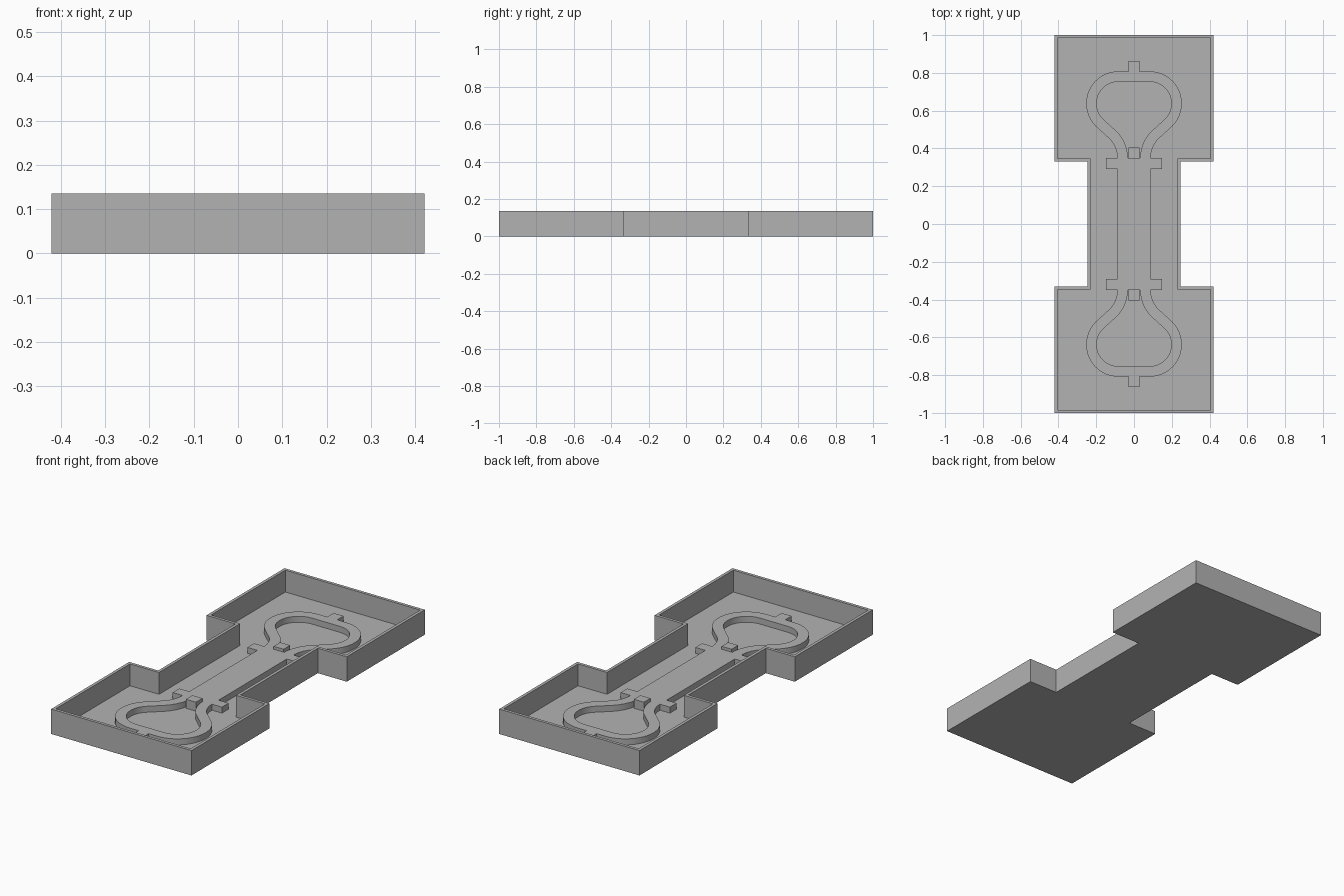
import bpy, bmesh
from math import cos, sin, radians, sqrt
from mathutils import Vector

cube = bpy.data.objects.get("Cube")
if cube:
    bpy.data.objects.remove(cube)

grey = bpy.data.materials.new("plain_grey")
grey.use_nodes = True
COLOUR = (0.45, 0.45, 0.45, 1)
grey.diffuse_color = COLOUR
grey.node_tree.nodes["Principled BSDF"].inputs["Base Color"].default_value = COLOUR

HEIGHT, WALL = 0.135, 0.0165
FLOOR, PATTERN_TOP, BLOCK_TOP = WALL, 0.049, 0.065


def add_object(name, bm):
    mesh = bpy.data.meshes.new(name)
    bmesh.ops.recalc_face_normals(bm, faces=bm.faces)
    bm.to_mesh(mesh)
    bm.free()
    mesh.materials.append(grey)
    obj = bpy.data.objects.new(name, mesh)
    bpy.context.collection.objects.link(obj)
    return obj


def mirror_outline(quarter):
    """Complete a closed outline from its +x +y quarter, running top to middle."""
    right = quarter + [(x, -y) for x, y in reversed(quarter)]
    return right + [(-x, y) for x, y in reversed(right)]


# Tray: outer and inner outlines joined by walls, rim, base and floor
def tray_outline(inset):
    head, neck = 0.421 - inset, 0.247 - inset
    end, step = 1 - inset, 0.331 + inset
    return mirror_outline([(head, end), (head, step), (neck, step)])


def build_tray():
    bm = bmesh.new()
    rings = [[bm.verts.new((x, y, z)) for x, y in tray_outline(inset)]
             for inset, z in ((0, 0), (0, HEIGHT), (WALL, HEIGHT), (WALL, FLOOR))]
    for low, high in zip(rings, rings[1:]):
        for i in range(len(low)):
            bm.faces.new((low[i - 1], low[i], high[i], high[i - 1]))
    bm.faces.new(rings[0])
    bm.faces.new(rings[-1])
    return add_object("tray", bm)


# Raised pattern: two rounded loops joined by a shaft with small tabs
CENTRE = (0.083, 0.638)
LOOP_R, BAND, SHAFT, NECK_Y = 0.17, 0.055, 0.088, 0.349
TAB, SIDE_TAB = 0.03, 0.148


def arc(centre, radius, start, stop, steps):
    return [(centre[0] + radius * cos(radians(a)), centre[1] + radius * sin(radians(a)))
            for a in (start + (stop - start) * i / steps for i in range(steps + 1))]


def loop_side(inset):
    """Right side of a loop, from its flat top down through the curved neck."""
    fillet = 0.145 + inset
    neck_centre = (SHAFT - inset + fillet, NECK_Y)
    return (arc(CENTRE, LOOP_R - inset, 90, -45, 24)
            + arc(neck_centre, fillet, 135, 180, 10))


def build_pattern():
    top = CENTRE[1] + LOOP_R
    outer = mirror_outline([(TAB, 0.862), (TAB, top)] + loop_side(0)
                           + [(SIDE_TAB, NECK_Y), (SIDE_TAB, 0.292), (SHAFT, 0.292)])
    side = loop_side(BAND)
    hole = side + [(-x, y) for x, y in reversed(side)]
    curve = bpy.data.curves.new("pattern_curve", "CURVE")
    curve.dimensions = "2D"
    curve.fill_mode = "BOTH"
    curve.extrude = (PATTERN_TOP - FLOOR) / 2
    for points in (outer, hole, [(x, -y) for x, y in hole]):
        clean = [p for i, p in enumerate(points)
                 if (Vector(p) - Vector(points[i - 1])).length > 1e-4]
        spline = curve.splines.new("POLY")
        spline.points.add(len(clean) - 1)
        for point, (x, y) in zip(spline.points, clean):
            point.co = (x, y, 0, 1)
        spline.use_cyclic_u = True

    # Turn the filled curve into a clean mesh resting on the floor
    helper = bpy.data.objects.new("pattern_helper", curve)
    bpy.context.collection.objects.link(helper)
    bpy.context.view_layer.update()
    filled = helper.evaluated_get(bpy.context.evaluated_depsgraph_get())
    mesh = filled.to_mesh()
    bm = bmesh.new()
    bm.from_mesh(mesh)
    filled.to_mesh_clear()
    bpy.data.objects.remove(helper)
    bmesh.ops.remove_doubles(bm, verts=bm.verts, dist=1e-5)
    bmesh.ops.translate(bm, verts=bm.verts, vec=(0, 0, (PATTERN_TOP + FLOOR) / 2))
    return add_object("raised_pattern", bm)


# Small block standing in the throat of each loop
def build_block(name, sign):
    bm = bmesh.new()
    bmesh.ops.create_cube(bm, size=1)
    bmesh.ops.scale(bm, verts=bm.verts, vec=(2 * TAB, 0.056, BLOCK_TOP - FLOOR))
    bmesh.ops.translate(bm, verts=bm.verts,
                        vec=(0, sign * 0.376, (BLOCK_TOP + FLOOR) / 2))
    return add_object(name, bm)


build_tray()
pattern = build_pattern()
build_block("front_throat_block", -1)
build_block("back_throat_block", 1)

bpy.ops.object.select_all(action="DESELECT")
pattern.select_set(True)
bpy.context.view_layer.objects.active = pattern
bpy.ops.object.shade_smooth_by_angle(angle=radians(30))
